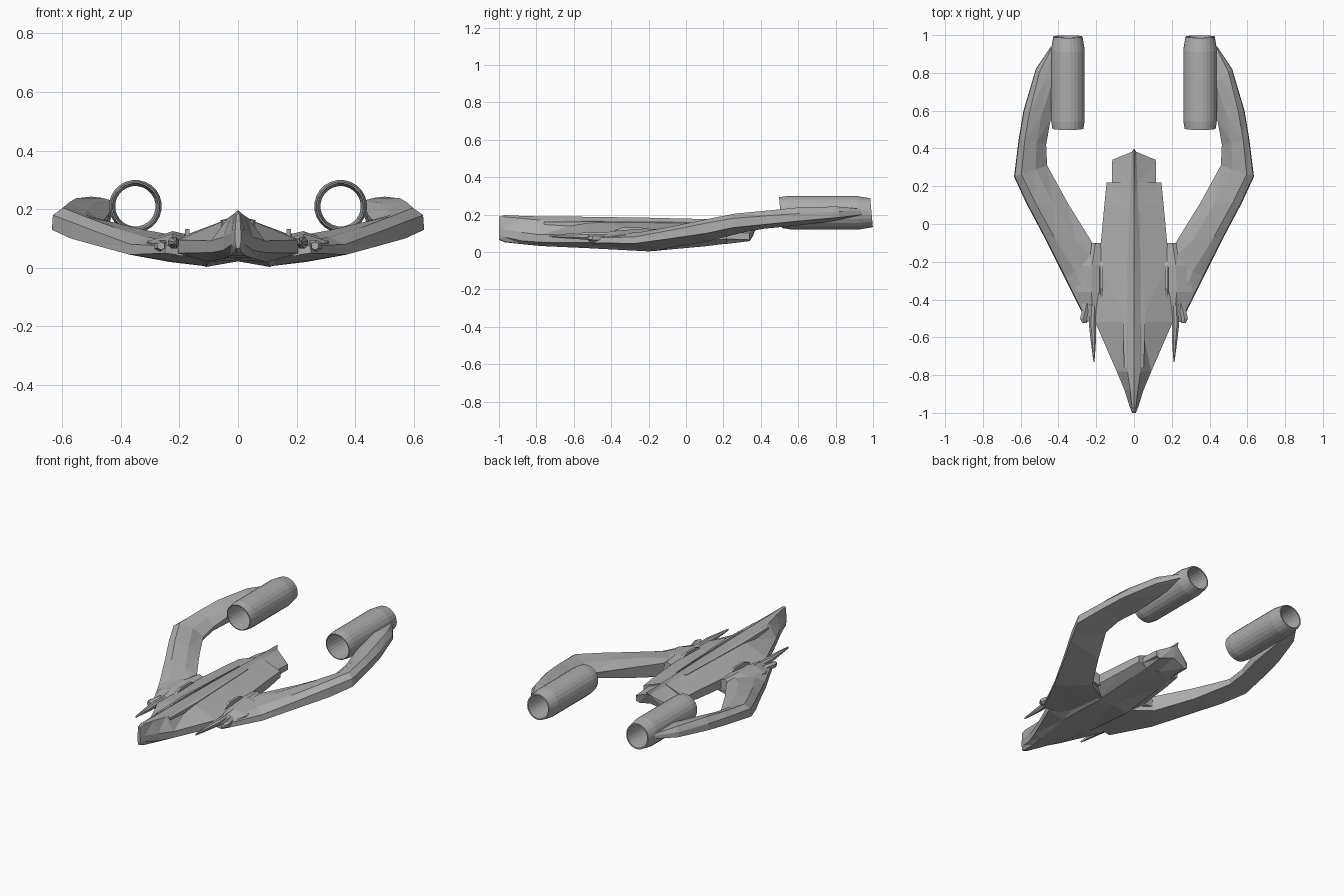
import bpy, bmesh, math
from mathutils import Vector

grey = bpy.data.materials.new("hull_grey")
grey.diffuse_color = (0.42, 0.42, 0.42, 1)


def loft(name, rings, mirror=False, closed=False):
    """Skin a list of equal-length point rings; closed joins last ring to first."""
    bm = bmesh.new()
    vs = [[bm.verts.new(p) for p in r] for r in rings]
    n, m = len(rings[0]), len(rings)
    for i in range(m if closed else m - 1):
        a, b = vs[i], vs[(i + 1) % m]
        for j in range(n):
            k = (j + 1) % n
            bm.faces.new((a[j], a[k], b[k], b[j]))
    if not closed:
        bm.faces.new(vs[0])
        bm.faces.new(vs[-1])
    bmesh.ops.triangulate(bm, faces=[f for f in bm.faces if len(f.verts) > 3 and not closed])
    bmesh.ops.recalc_face_normals(bm, faces=bm.faces)
    me = bpy.data.meshes.new(name)
    bm.to_mesh(me)
    bm.free()
    me.materials.append(grey)
    ob = bpy.data.objects.new(name, me)
    bpy.context.collection.objects.link(ob)
    if mirror:
        ob.modifiers.new("mirror", 'MIRROR')
    return ob


def circle(x, y, z, r, n, rz=None):
    rz = rz or r
    return [(x + r * math.cos(2 * math.pi * (i + .5) / n), y,
             z + rz * math.sin(2 * math.pi * (i + .5) / n)) for i in range(n)]


# Central hull: y, half width, ridge z, shoulder x/z, edge top/bottom z, keel x/z, centre z
hull = [
    (-1.00, .010, .188, .006, .180, .12, .09, .006, .068, .065),
    (-0.97, .022, .197, .010, .188, .12, .08, .010, .055, .052),
    (-0.88, .050, .193, .020, .180, .105, .06, .025, .042, .042),
    (-0.78, .092, .190, .035, .170, .092, .052, .05, .032, .036),
    (-0.52, .205, .188, .035, .166, .095, .05, .10, .020, .027),
    (-0.20, .185, .183, .030, .162, .110, .05, .11, .003, .022),
    (0.10, .157, .176, .022, .158, .112, .06, .10, .030, .040),
    (0.22, .145, .174, .018, .156, .110, .07, .09, .045, .055),
]
tail = [
    (0.21, .118, .174, .018, .154, .108, .07, .09, .042, .055),
    (0.34, .115, .172, .012, .150, .100, .065, .09, .058, .085),
]


def hull_ring(s, sweep=0):
    y, w, zt, sx, sz, et, eb, kx, kz, zc = s
    half = [(sx, y + sweep * .7, sz), (w, y, et), (w, y, eb), (kx, y, kz)]
    return ([(0, y + sweep, zt)] + half + [(0, y + sweep * .3, zc)]
            + [(-p[0], p[1], p[2]) for p in reversed(half)])


loft("central_hull", [hull_ring(s) for s in hull])
loft("hull_tail", [hull_ring(tail[0]), hull_ring(tail[1], .06)])

# Raised plates beside the spine
loft("spine_plate", [[(a, y, z), (b, y, z - .006), (b, y, z - .03), (a, y, z - .03)]
                     for y, a, b, z in ((-.76, .036, .052, .166), (-.5, .037, .06, .168),
                                        (.05, .025, .035, .164))], mirror=True)

# Curved arms: outer xy, inner xy, then z of outer bottom/top, ridge, inner top/bottom
arm = [
    (.25, -.52, .05, -.45, .050, .075, .090, .090, .025),
    (.37, -.28, .10, -.15, .045, .080, .105, .110, .006),
    (.48, -.06, .22, -.10, .075, .120, .138, .110, .020),
    (.57, .11, .35, .11, .100, .155, .175, .120, .055),
    (.635, .25, .46, .31, .130, .180, .205, .135, .105),
    (.61, .45, .465, .42, .150, .195, .222, .155, .125),
    (.585, .60, .44, .56, .165, .205, .237, .185, .138),
    (.52, .82, .432, .75, .185, .215, .243, .230, .160),
    (.44, .94, .425, .91, .200, .215, .230, .225, .190),
]
rings = []
for ox, oy, ix, iy, ob, ot, rz, it, ib in arm:
    o, i = Vector((ox, oy)), Vector((ix, iy))
    pts = [(0, ob), (.02, ot), (.22, rz), (.65, rz * .65 + it * .35), (1, it), (.95, ib)]
    rings.append([(*o.lerp(i, f), z) for f, z in pts])
loft("curved_arm", rings, mirror=True)

# Shoulder fairings where the arms meet the hull: y, inner x, outer x, top z
loft("shoulder_fairing",
     [[(a, y, .04), (a, y, t - .012), (a * .6 + b * .4, y, t), (b, y, t - .025), (b, y, .05)]
      for y, a, b, t in ((-.50, .19, .25, .095), (-.36, .17, .31, .115),
                         (-.22, .17, .30, .125), (-.10, .17, .255, .12))], mirror=True)

# Narrow vents on the hull edges
loft("hull_vent", [[(.165, y, .09), (.165, y, z), (.18, y, z), (.185, y, .09)]
                   for y, z in ((-.39, .11), (-.34, .132), (-.24, .132), (-.2, .115))], mirror=True)

# Forward guns and the small stubs outside them
loft("forward_gun", [circle(x, y, .085, r, 8, rz) for x, y, r, rz in
                     ((.212, -.73, .003, .006), (.215, -.62, .015, .015),
                      (.220, -.53, .021, .021), (.215, -.38, .018, .02))], mirror=True)
loft("gun_stub", [circle(x, y, .075, r, 6) for x, y, r in
                  ((.262, -.525, .014), (.268, -.50, .020), (.25, -.42, .02))], mirror=True)

# Open engine tubes: lathed wall profile (y, radius), ends raked slightly
profile = [(.505, .083), (.55, .09), (.92, .09), (.992, .078), (.992, .070), (.75, .069), (.505, .078)]
sides = 24
tube = [[(x, y - (z - .21) * .09, z) for x, y, z in circle(.35, yy, .21, r, sides)]
        for yy, r in profile]
loft("engine_tube", tube, mirror=True, closed=True)
